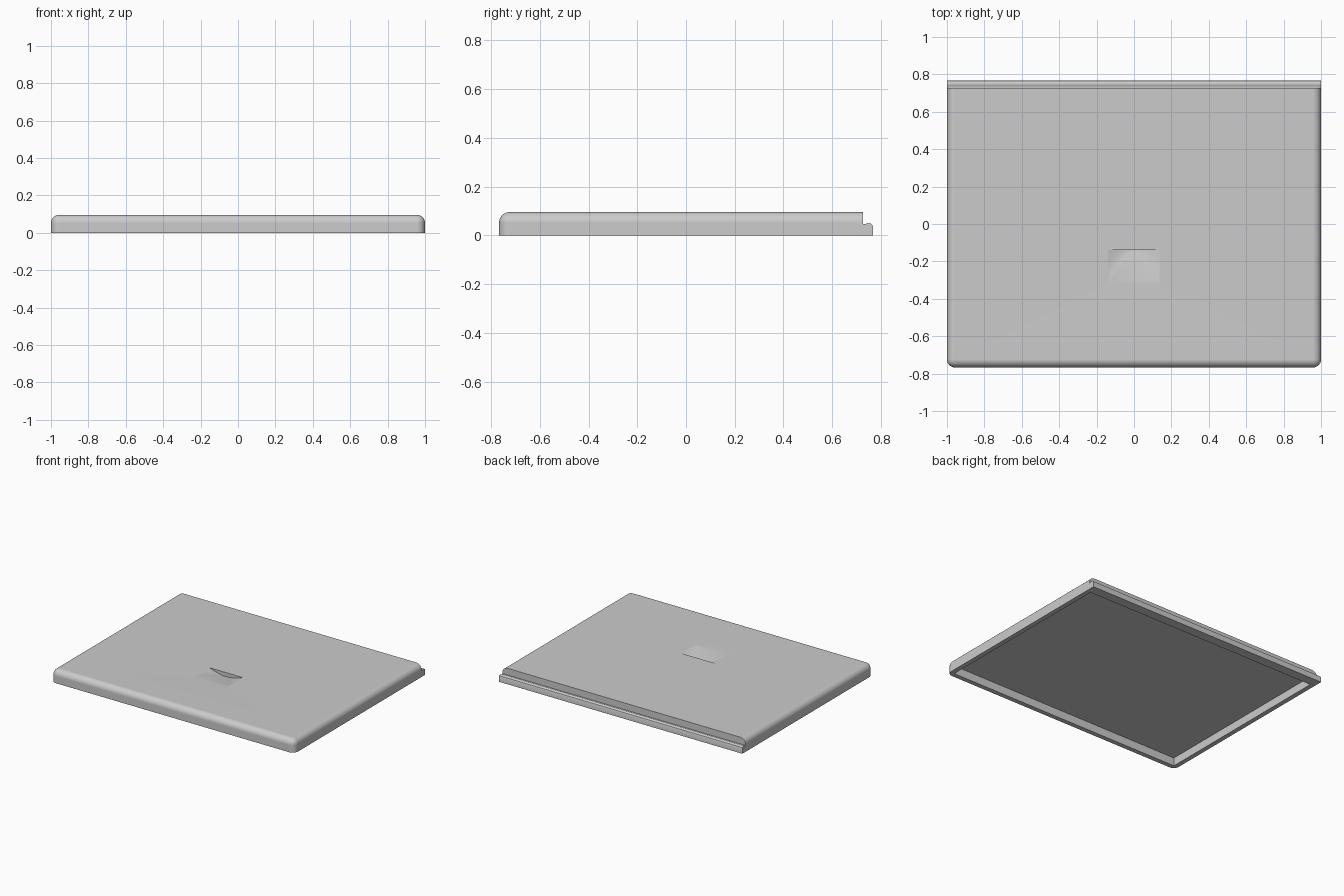
import bpy
import bmesh
import math
from mathutils import Vector

cube = bpy.data.objects.get("Cube")
if cube:
    bpy.data.objects.remove(cube, do_unlink=True)

FRONT, STEP, BACK = -0.767, 0.727, 0.767
TOP, CEILING = 0.096, 0.06

grey = bpy.data.materials.new("plain grey")
grey.use_nodes = True
grey.diffuse_color = (0.6, 0.6, 0.6, 1)
grey.node_tree.nodes["Principled BSDF"].inputs["Base Color"].default_value = (0.6, 0.6, 0.6, 1)


def add_object(name, bm):
    bmesh.ops.recalc_face_normals(bm, faces=bm.faces[:])
    mesh = bpy.data.meshes.new(name)
    bm.to_mesh(mesh)
    bm.free()
    mesh.materials.append(grey)
    obj = bpy.data.objects.new(name, mesh)
    bpy.context.collection.objects.link(obj)
    return obj


def box(low, high):
    bm = bmesh.new()
    bmesh.ops.create_cube(bm, size=1)
    low, high = Vector(low), Vector(high)
    for v in bm.verts:
        v.co = (low + high) / 2 + v.co * (high - low)
    return bm


def prism(points, direction):
    bm = bmesh.new()
    face = bm.faces.new([bm.verts.new(p) for p in points])
    result = bmesh.ops.extrude_face_region(bm, geom=[face])
    moved = [g for g in result["geom"] if isinstance(g, bmesh.types.BMVert)]
    bmesh.ops.translate(bm, verts=moved, vec=direction)
    return bm


def carve(target, cutter):
    cutter.hide_render = True
    cutter.hide_viewport = True
    mod = target.modifiers.new(cutter.name, "BOOLEAN")
    mod.operation = "DIFFERENCE"
    mod.solver = "EXACT"
    mod.object = cutter


def smooth(obj):
    bpy.ops.object.select_all(action="DESELECT")
    obj.select_set(True)
    bpy.context.view_layer.objects.active = obj
    bpy.ops.object.shade_smooth_by_angle(angle=math.radians(30))


# Cover panel: rounded along the front and sides, square at the back
bm = box((-1, FRONT, 0), (1, STEP, TOP))
rounded = []
for e in bm.edges:
    a, b = (v.co for v in e.verts)
    mid = (a + b) / 2
    upright = abs(a.z - b.z) > 0.01
    if (upright and mid.y < 0) or (not upright and mid.z > 0.05 and mid.y < 0.5):
        rounded.append(e)
bmesh.ops.bevel(bm, geom=rounded, offset=0.043, offset_type="OFFSET",
                segments=7, profile=0.5, affect="EDGES")
cover = add_object("cover_panel", bm)
smooth(cover)

# Hollow underside with a thin rim and a wider back rim
carve(cover, add_object("underside_cutter",
                        box((-0.965, FRONT + 0.035, -0.1), (0.965, 0.695, CEILING))))

# Finger dish: shallow trough with a steep front wall and a ramp at the back
half, depth, lip = 0.14, 0.03, 0.02
y0, y1 = -0.64, -0.32
steps = 20
arc = []
for i in range(steps + 1):
    t = 2 * i / steps - 1
    arc.append((half * t, y0, TOP - depth * math.cos(t * math.pi / 2)))
arc += [(half, y0, TOP + lip), (-half, y0, TOP + lip)]
bm = prism(arc, (0, 0.5, 0))
ramp = Vector((0, -depth, -0.18))
cut = bmesh.ops.bisect_plane(bm, geom=bm.verts[:] + bm.edges[:] + bm.faces[:],
                             plane_co=(0, y1, TOP), plane_no=ramp, clear_outer=True)
rim = [g for g in cut["geom_cut"] if isinstance(g, bmesh.types.BMEdge)]
bmesh.ops.holes_fill(bm, edges=rim, sides=0)
dish = add_object("finger_dish_cutter", bm)
smooth(dish)
carve(cover, dish)
weighted = cover.modifiers.new("Clean shading", "WEIGHTED_NORMAL")
weighted.keep_sharp = True

# Back ledge: low strip with a small groove and rounded bead
ledge_profile = [(STEP, 0), (BACK, 0), (BACK, 0.037), (0.764, 0.044),
                 (0.757, 0.049), (0.748, 0.051), (0.741, 0.049),
                 (0.735, 0.046), (STEP, 0.046)]
ledge = add_object("back_ledge", prism([(-1, y, z) for y, z in ledge_profile], (2, 0, 0)))
smooth(ledge)
